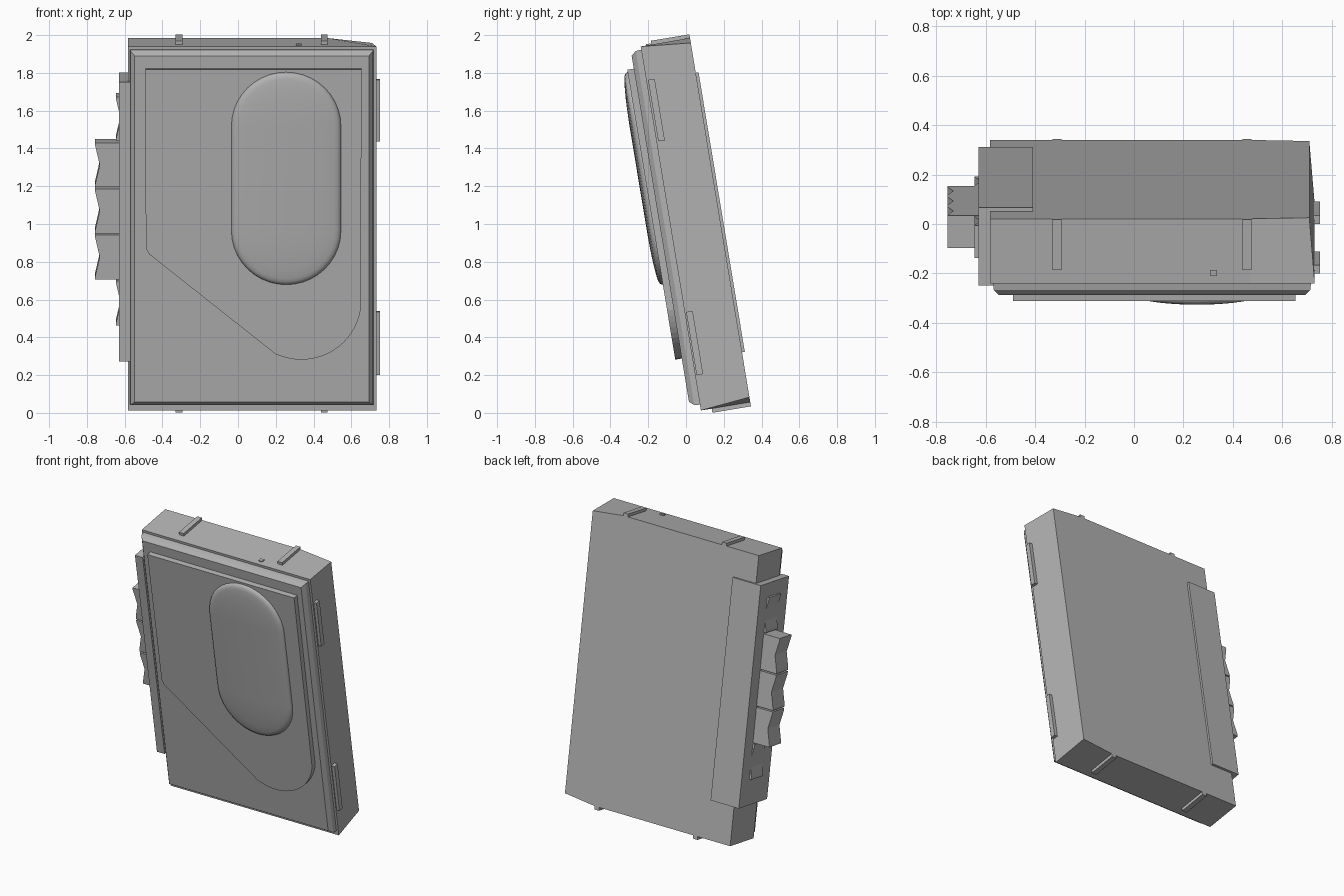
import bpy, bmesh, math
from mathutils import Matrix, Vector

cube = bpy.data.objects.get("Cube")
if cube:
    bpy.data.objects.remove(cube, do_unlink=True)

grey = bpy.data.materials.new("plain_grey")
grey.use_nodes = True
grey.diffuse_color = (0.45, 0.45, 0.45, 1)
grey.node_tree.nodes["Principled BSDF"].inputs["Base Color"].default_value = (0.45, 0.45, 0.45, 1)

# Everything is modelled upright (x, depth, height), then leaned forward
LEAN = Matrix.Rotation(math.radians(9.4), 4, "X")


def loft(name, rings, smooth=False):
    """Skin a list of equal-length rings and close both ends."""
    bm = bmesh.new()
    loops = [[bm.verts.new(p) for p in ring] for ring in rings]
    count = len(loops[0])
    for a, b in zip(loops, loops[1:]):
        for i in range(count):
            j = (i + 1) % count
            bm.faces.new((a[i], a[j], b[j], b[i]))
    bm.faces.new(loops[0])
    bm.faces.new(loops[-1])
    bmesh.ops.recalc_face_normals(bm, faces=bm.faces)
    mesh = bpy.data.meshes.new(name)
    bm.to_mesh(mesh)
    bm.free()
    mesh.transform(LEAN)
    mesh.materials.append(grey)
    obj = bpy.data.objects.new(name, mesh)
    bpy.context.collection.objects.link(obj)
    if smooth:
        bpy.ops.object.select_all(action="DESELECT")
        obj.select_set(True)
        bpy.context.view_layer.objects.active = obj
        bpy.ops.object.shade_smooth_by_angle(angle=math.radians(40))
    return obj


def at_depth(outline, y):
    return [Vector((x, y, z)) for x, z in outline]


def rect(x0, x1, z0, z1, inset=0):
    x0, x1, z0, z1 = x0 + inset, x1 - inset, z0 + inset, z1 - inset
    return [(x0, z0), (x1, z0), (x1, z1), (x0, z1)]


def box(name, x0, x1, y0, y1, z0, z1):
    outline = rect(x0, x1, z0, z1)
    return loft(name, [at_depth(outline, y0), at_depth(outline, y1)])


def arc(cx, cz, r, start, end, steps):
    angles = [math.radians(start + (end - start) * i / steps) for i in range(steps + 1)]
    return [(cx + r * math.cos(a), cz + r * math.sin(a)) for a in angles]


# Main case: the rear corners taper in on the +x end
def case_section(x_front, x_back, taper):
    return [Vector((x_front, 0.08, 0)), Vector((x_back, 0.345, taper)),
            Vector((x_back, 0.345, 1.955 - taper)), Vector((x_front, 0.08, 1.953))]


loft("case", [case_section(-0.583, -0.583, 0), case_section(0.47, 0.47, 0),
              case_section(0.732, 0.71, 0.027)])

# Front lid with chamfered rim
loft("front_lid", [at_depth(rect(-0.572, 0.718, 0.03, 1.937, inset), y)
                   for y, inset in ((0.09, 0), (0.05, 0.004), (0.025, 0.025))])

# Raised door panel with a slanted lower edge and one round corner
door = [(-0.49, 1.843), (-0.488, 0.885), (-0.47, 0.853), (0.2, 0.316)]
door += arc(0.335, 0.605, 0.318, 255, 350, 16) + [(0.655, 1.843)]
loft("door_panel", [at_depth(door, 0.03), at_depth(door, -0.01)])


# Domed window on the door
def capsule(inset):
    r = 0.29 - inset
    return arc(0.255, 1.54, r, 0, 180, 20) + arc(0.255, 0.98, r, 180, 360, 20)


dome = [(0, 0), (0, -0.013), (0.006, -0.023), (0.018, -0.03), (0.035, -0.034),
        (0.08, -0.039), (0.15, -0.044), (0.22, -0.046), (0.28, -0.047)]
loft("domed_window", [at_depth(capsule(inset), y) for inset, y in dome], smooth=True)

# Battery cover wrapping from the back to the button side
cover = [(-0.63, 0.04), (-0.57, 0.04), (-0.57, 0.34), (-0.41, 0.34), (-0.41, 0.36), (-0.63, 0.36)]
loft("side_cover", [[Vector((x, y, z)) for x, y in cover] for z in (0.268, 1.768)])

# Five notched buttons, the end ones pressed in
for i in range(5):
    tip = -0.645 if i in (0, 4) else -0.756
    low = 0.447 + 0.247 * i
    high = low + 0.238
    outline = [(-0.6, low), (tip, low), (tip, low + 0.015), (tip + 0.024, (low + high) / 2),
               (tip, high - 0.015), (tip, high), (-0.6, high)]
    loft(f"button_{i + 1}", [at_depth(outline, 0.138), at_depth(outline, 0.27)])

# Ribs on the top and bottom
for label, x in (("right", -0.312), ("left", 0.457)):
    box(f"top_rib_{label}", x - 0.018, x + 0.018, 0.138, 0.345, 1.94, 1.974)
    box(f"bottom_rib_{label}", x - 0.018, x + 0.018, 0.138, 0.345, -0.022, 0.01)

# Hinge strips on the far side
box("upper_side_strip", 0.7, 0.753, 0.09, 0.125, 1.442, 1.772)
box("lower_side_strip", 0.7, 0.753, 0.088, 0.123, 0.188, 0.527)

# Small indicator on the top
box("indicator", 0.308, 0.336, 0.11, 0.135, 1.94, 1.96)
